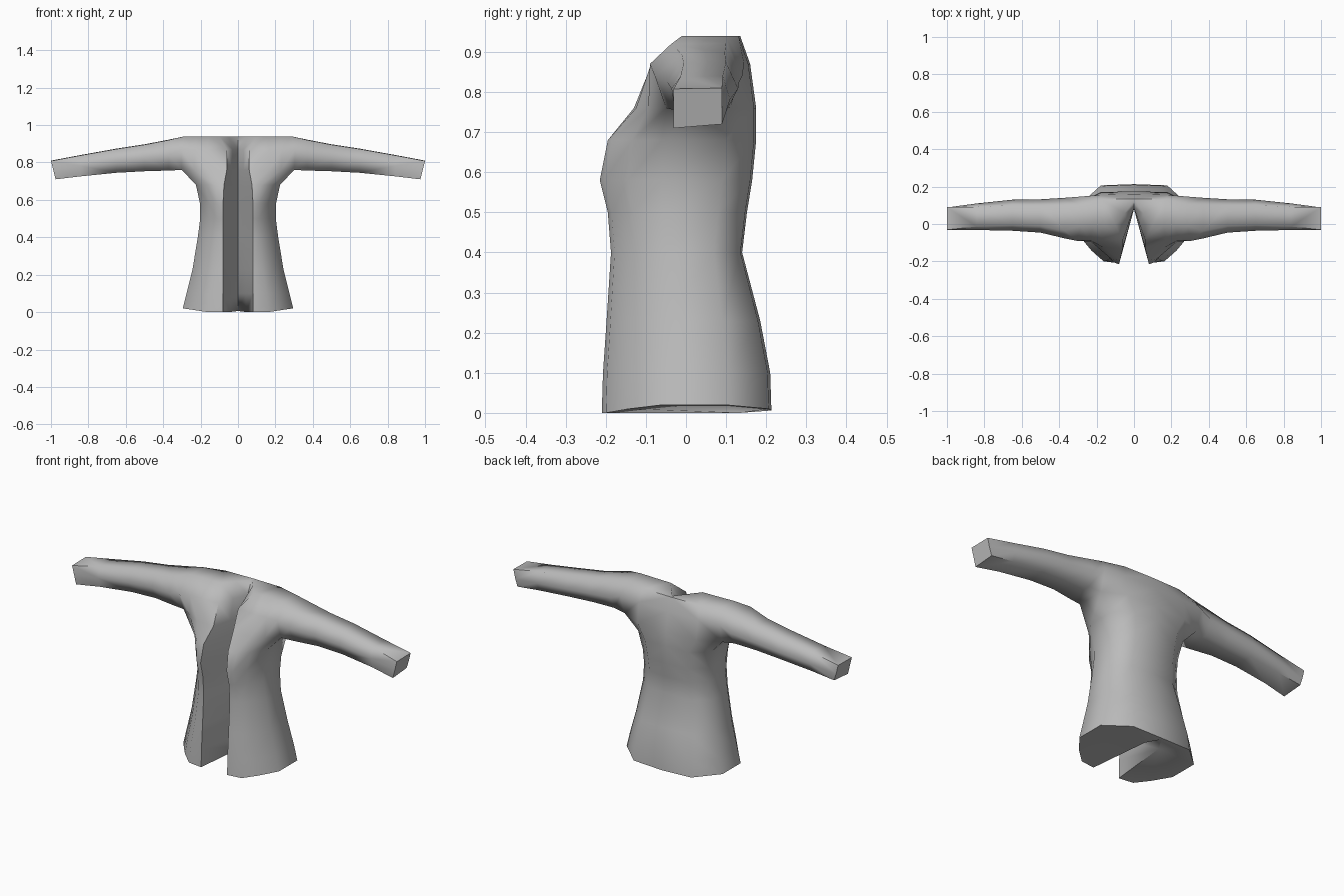
import bpy, bmesh, math
from mathutils import Matrix

if "Cube" in bpy.data.objects:
    bpy.data.objects.remove(bpy.data.objects["Cube"])

# Body levels: height, lapel x, front y, back y, side x, slit depth y, side front y, side back y
LEVELS = [
    (0.00, .080, -.210, .213, .295, .195, -.06, .10),
    (0.10, .080, -.207, .210, .275, .150, -.06, .10),
    (0.23, .080, -.198, .185, .243, .095, -.06, .09),
    (0.40, .080, -.187, .140, .215, .080, -.06, .07),
    (0.50, .080, -.195, .152, .202, .080, -.06, .08),
    (0.58, .080, -.215, .165, .203, .080, -.06, .09),
    (0.68, .075, -.195, .175, .225, .080, -.06, .10),
    (0.76, .060, -.130, .175, .300, .080, -.05, .11),
    (0.87, .060, -.085, .160, .305, .085, -.09, .145),
    (0.94, .100, -.005, .135, .285, .120, -.01, .10),
]
# Sleeve rings: x, bottom z, top z, front y, back y, corner rounding
SLEEVE = [
    (0.37, .757, .920, -.077, .140, .040),
    (0.50, .753, .895, -.046, .132, .035),
    (0.65, .745, .872, -.036, .130, .030),
    (0.84, .726, .838, -.032, .110, .018),
    (1.00, .710, .808, -.031, .090, .000),
]


def lerp(a, b, t):
    return a + (b - a) * t


def body_ring(bm, level):
    """Half outline from the slit around the side to the centre back."""
    z, fx, f, by, side, sy, sf, sb = level
    hem = z == 0
    lift = .02 if hem else 0
    mid = (.045, lerp(sy, f, .15)) if hem else (fx * .5, lerp(sy, f, .5))
    pts = [
        (0, sy, z + lift * .3),
        (*mid, z),
        (fx, f, z),
        (side * .55, lerp(f, sf, .07), z),
        (side * .77, lerp(f, sf, .45), z + lift * .5),
        (side, sf, z + lift),
        (side, sb, z + lift),
        (side * .6, by * .97, z + lift * .5),
        (0, by, z + lift * .3),
    ]
    return [bm.verts.new(p) for p in pts]


def bridge(bm, a, b, skip=()):
    n = len(a)
    for i in range(n):
        if i not in skip:
            j = (i + 1) % n
            bm.faces.new((a[i], a[j], b[j], b[i]))


bm = bmesh.new()

# Torso half; the armhole stays open on the top two bands
rings = [body_ring(bm, lv) for lv in LEVELS]
for k in range(len(rings) - 1):
    skip = {8, 5} if k >= len(rings) - 3 else {8}
    bridge(bm, rings[k], rings[k + 1], skip)
bm.faces.new(rings[0])
bm.faces.new(rings[-1])

# Sleeve, starting from the armhole
low, mid, top = rings[-3:]
previous = [low[5], mid[5], top[5], top[6], mid[6], low[6]]
for x, z0, z1, y0, y1, r in SLEEVE:
    tilt = .025 if r == 0 else 0
    zm = (z0 + z1) / 2
    ring = [bm.verts.new(p) for p in (
        (x - tilt, y0 + r, z0), (x - tilt / 2, y0, zm), (x, y0 + r, z1),
        (x, y1 - r, z1 + .002), (x - tilt / 2, y1, zm), (x - tilt, y1 - r, z0 + .01))]
    bridge(bm, previous, ring)
    previous = ring
bm.faces.new(previous)

# Mirror to the other half and join along the centre
bmesh.ops.mirror(bm, geom=bm.verts[:] + bm.edges[:] + bm.faces[:],
                 matrix=Matrix.Identity(4), merge_dist=-1, axis='X')
bmesh.ops.remove_doubles(bm, verts=bm.verts[:], dist=.0005)
caps = [f for f in bm.faces if len(f.verts) > 6]
bmesh.ops.triangulate(bm, faces=caps)
bmesh.ops.recalc_face_normals(bm, faces=bm.faces[:])

mesh = bpy.data.meshes.new("jacket")
bm.to_mesh(mesh)
bm.free()
jacket = bpy.data.objects.new("jacket", mesh)
bpy.context.collection.objects.link(jacket)

# Plain grey cloth
cloth = bpy.data.materials.new("grey cloth")
cloth.diffuse_color = (.5, .5, .5, 1)
cloth.use_nodes = True
cloth.node_tree.nodes["Principled BSDF"].inputs["Base Color"].default_value = cloth.diffuse_color
mesh.materials.append(cloth)

bpy.context.view_layer.objects.active = jacket
jacket.select_set(True)
bpy.ops.object.shade_smooth_by_angle(angle=math.radians(70))
